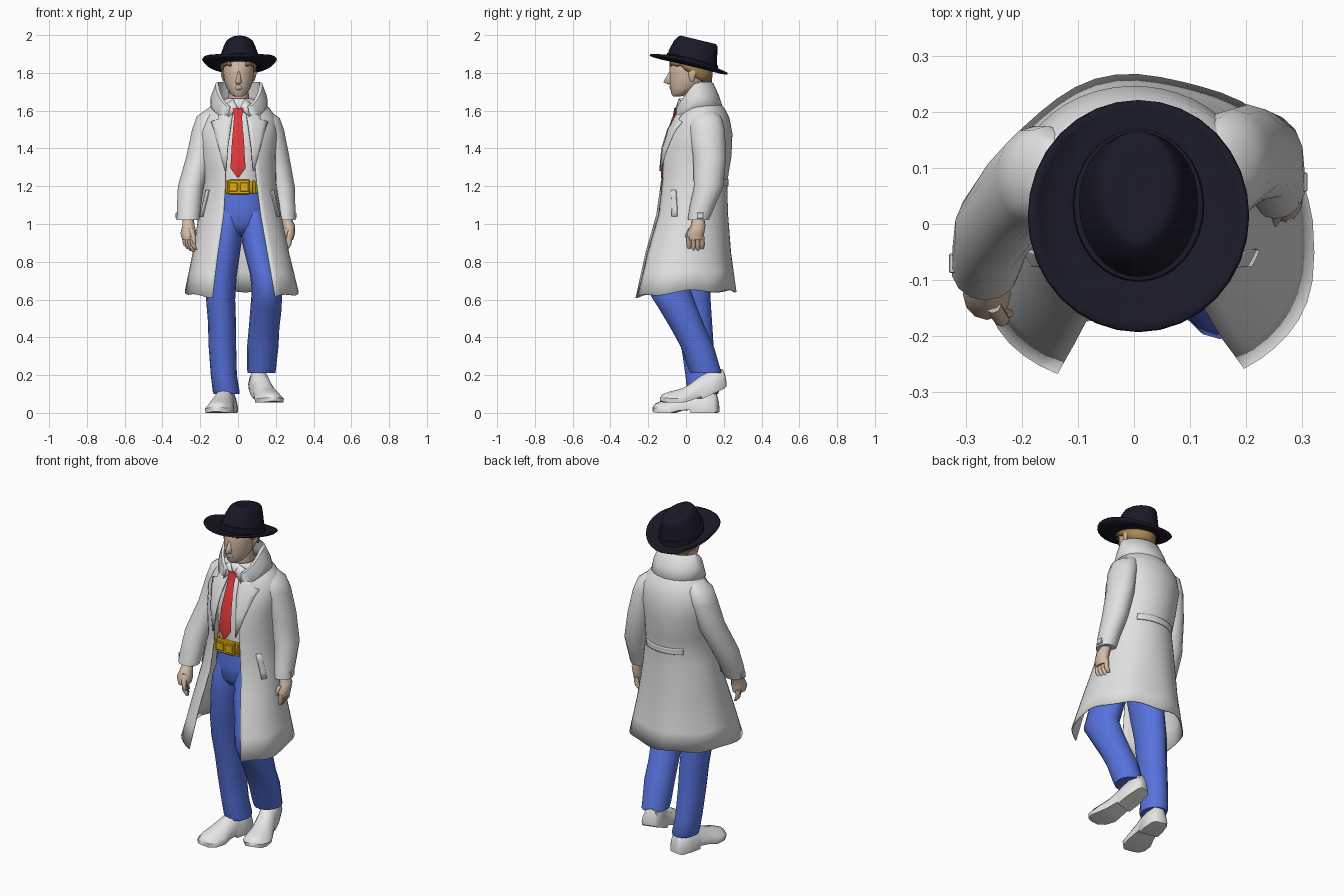
import bpy, bmesh, math
from math import sin, cos, pi, asin, radians
from mathutils import Matrix, Vector


def material(name, rgb):
    m = bpy.data.materials.new(name)
    m.diffuse_color = (*rgb, 1)
    return m


COAT = material("coat_white", (0.75, 0.75, 0.75))
SHIRT = material("shirt_white", (0.82, 0.82, 0.82))
BLUE = material("trouser_blue", (0.095, 0.17, 0.72))
RED = material("tie_red", (0.75, 0.04, 0.045))
GOLD = material("belt_gold", (0.78, 0.43, 0.005))
HAT = material("hat_dark", (0.010, 0.010, 0.021))
SKIN = material("skin", (0.67, 0.5, 0.385))
HAIR = material("hair_brown", (0.39, 0.24, 0.09))


def finish(name, bm, mat, angle=45, thick=0):
    bmesh.ops.recalc_face_normals(bm, faces=bm.faces)
    me = bpy.data.meshes.new(name)
    bm.to_mesh(me)
    bm.free()
    me.materials.append(mat)
    me.shade_smooth()
    me.set_sharp_from_angle(angle=radians(angle))
    ob = bpy.data.objects.new(name, me)
    bpy.context.collection.objects.link(ob)
    if thick:
        s = ob.modifiers.new("thickness", "SOLIDIFY")
        s.thickness, s.offset = thick, 0
    return ob


def loft(name, rings, mat, closed=True, cap=True, thick=0, angle=45):
    """Skin a list of equal-length point rings."""
    bm = bmesh.new()
    vs = [[bm.verts.new(p) for p in r] for r in rings]
    n = len(rings[0])
    for a, b in zip(vs, vs[1:]):
        for i in range(n if closed else n - 1):
            j = (i + 1) % n
            bm.faces.new((a[i], a[j], b[j], b[i]))
    if closed and cap:
        bm.faces.new(vs[0])
        bm.faces.new(vs[-1])
    return finish(name, bm, mat, angle, thick)


def ellipse(x, y, z, rx, ry, n=16):
    return [(x + rx * sin(2 * pi * i / n), y - ry * cos(2 * pi * i / n), z) for i in range(n)]


def tube(name, rows, mat, n=16, **kw):
    """rows: x, y, z, rx, ry"""
    return loft(name, [ellipse(*r, n=n) for r in rows], mat, **kw)


def box(name, c, size, mat):
    bm = bmesh.new()
    bmesh.ops.create_cube(bm, size=1, matrix=Matrix.Translation(c) @ Matrix.Diagonal((*size, 1)))
    bmesh.ops.bevel(bm, geom=bm.edges[:], offset=min(size) * 0.2, segments=1, affect="EDGES")
    return finish(name, bm, mat, 30)


# Coat surface: z, centre x, centre y, rx, ry, left edge x, right edge x
COAT_ROWS = [(0.645, .02, -.015, .298, .278, -.135, .195), (0.85, .015, 0, .252, .235, -.105, .155),
             (1.05, .01, .025, .215, .195, -.075, .12), (1.22, .01, .035, .188, .18, -.065, .098),
             (1.36, 0, .05, .195, .188, -.065, .085), (1.48, 0, .07, .208, .173, -.05, .07),
             (1.56, .005, .085, .195, .142, -.04, .05), (1.61, .005, .085, .16, .117, -.035, .045),
             (1.66, .005, .075, .105, .088, -.03, .04)]


def coat_row(z):
    for a, b in zip(COAT_ROWS, COAT_ROWS[1:]):
        if z <= b[0]:
            t = (z - a[0]) / (b[0] - a[0])
            return [p + (q - p) * t for p, q in zip(a, b)]
    return COAT_ROWS[-1]


def coat_point(z, a, off=0):
    _, cx, cy, rx, ry, _, _ = coat_row(z)
    f = max(0, (1.1 - z) / 0.5)
    k = 1 + 0.022 * f * sin(6 * a) * (1 - cos(a)) / 2
    c = cos(a)
    if c > 0:  # squarer skirt fronts
        c = c ** (1 - 0.35 * min(1, f))
    return (cx + (rx * k + off) * sin(a), cy - (ry * k + off) * c, z)


def coat_front(x, z, off):
    r = coat_row(z)
    s = max(-1, min(1, (x - r[1]) / r[3]))
    return (x, r[2] - r[4] * math.sqrt(1 - s * s) - off, z)


levels = []
for a, b in zip(COAT_ROWS, COAT_ROWS[1:]):
    levels += [a[0] + (b[0] - a[0]) * k / 2 for k in range(2)]
coat = []
for z in levels + [1.66]:
    r = coat_row(z)
    a0, a1 = asin((r[6] - r[1]) / r[3]), 2 * pi + asin((r[5] - r[1]) / r[3])
    g = max(0, (.85 - z) / .205)  # hem hangs lower toward the front corners
    coat.append([(x, y, h - g * (.03 * max(0, -y / .26) - .007 * sin(i * .9))) for i, (x, y, h) in
                 enumerate(coat_point(z, a0 + (a1 - a0) * j / 40) for j in range(41))])
loft("coat_body", coat, COAT, closed=False, thick=0.006)


def patch(name, z0, z1, a0, a1, slant=0, off=.005):
    """Raised strip lying on the coat; angles in degrees from the front."""
    rows = []
    for k in range(5):
        z, d = z0 + (z1 - z0) * k / 4, slant * k / 4
        rows.append([coat_point(z, radians(a0 + d + (a1 - a0) * i / 12), off) for i in range(13)])
    loft(name, rows, COAT, closed=False, thick=0.008)


patch("back_strap", 1.2, 1.235, 142, 218)
patch("right_pocket", 1.04, 1.18, 62, 71, -8)
patch("left_pocket", 1.04, 1.18, -71, -62, 8)

# Lapels: z, inner and outer distance from the middle
for side, s in (("left", -1), ("right", 1)):
    rows = []
    for z, i, o in [(1.28, .07, .075), (1.4, .062, .108), (1.5, .048, .135), (1.54, .042, .15),
                    (1.555, .04, .11), (1.62, .03, .11)]:
        rows.append([coat_front(.008 + s * (i + (o - i) * k / 4), z, 0.008) for k in range(5)])
    loft(side + "_lapel", rows, COAT, closed=False, thick=0.008, angle=30)

# Standing collar that folds outward, lower at the front
collar = []
for z, rx, ry, cy in [(1.60, .10, .10, .07), (1.68, .115, .1, .05), (1.75, .11, .092, .042),
                      (1.745, .123, .1, .042), (1.68, .147, .12, .052), (1.605, .15, .122, .075)]:
    row = []
    for i in range(29):
        a = radians(24 + 312 * i / 28)
        drop = 0.13 * max(0, cos(a) + .1) ** 1.2
        row.append((.005 + rx * sin(a), cy - ry * cos(a), z - drop * (1 if z > 1.65 else .4)))
    collar.append(row)
loft("coat_collar", collar, COAT, closed=False, thick=0.005)

# Shirt, shirt collar and tie
tube("shirt", [(.015, .04, 1.18, .13, .142), (.012, .045, 1.36, .14, .158), (.008, .065, 1.5, .15, .145),
               (.005, .065, 1.59, .1, .11), (.005, .055, 1.64, .065, .07)], SHIRT, n=24)
tube("shirt_collar", [(.005, .035, 1.59, .075, .085), (.005, .035, 1.665, .066, .07)], SHIRT, n=20, cap=False, thick=.006)
for side, s in (("left", -1), ("right", 1)):
    loft(side + "_collar_point", [[(.005 + s * .008, -.052, 1.615), (.005 + s * .055, -.058, 1.565)],
                                  [(.005 + s * .03, -.035, 1.66), (.005 + s * .075, -.02, 1.63)]],
         SHIRT, closed=False, thick=.008)
tie = [(1.615, .029, -.058), (1.57, .022, -.066), (1.555, .022, -.073), (1.42, .033, -.113),
       (1.295, .04, -.129), (1.245, .004, -.129)]
loft("tie", [[(-w, y + .004, z), (0, y - .004, z), (w, y + .004, z), (0, y + .022, z)]
             for z, w, y in tie], RED, angle=40)

# Belt with buckle
tube("belt", [(.015, .035, z, .137 + d, .142 + d) for z, d in ((1.162, 0), (1.17, .006), (1.22, .006), (1.228, 0))],
     GOLD, n=28)
box("buckle", (.005, -.116, 1.196), (.115, .026, .078), GOLD)
for x in (-.025, .034):
    box("buckle_plate", (x, -.129, 1.196), (.046, .014, .046), GOLD)
for x in (-.06, .084):
    box("belt_loop", (x, -.105, 1.196), (.016, .035, .07), GOLD)

# Trousers: seat narrows inside the thighs
tube("trouser_seat", [(.015, .035, 1.2, .13, .138), (.018, .027, 1.08, .15, .143), (.02, .02, 1.0, .15, .132),
                      (.02, .02, .96, .12, .105), (.02, .02, .935, .05, .06)], BLUE, n=24)
tube("left_trouser_leg", [(-.04, .02, 1.1, .06, .11), (-.055, .008, 1.0, .078, .124), (-.065, .005, .9, .083, .12), (-.085, .015, .72, .078, .11),
                          (-.092, .03, .6, .077, .1), (-.085, .045, .48, .074, .093), (-.083, .06, .36, .073, .086),
                          (-.075, .08, .2, .069, .083), (-.063, .09, .115, .071, .085), (-.06, .09, .1, .068, .08)], BLUE)
tube("right_trouser_leg", [(.075, .02, 1.1, .06, .11), (.092, .002, 1.0, .078, .124), (.105, -.02, .9, .083, .125), (.14, -.07, .74, .078, .12),
                           (.153, -.09, .65, .08, .115), (.148, -.04, .55, .083, .102), (.138, .01, .45, .081, .092),
                           (.131, .06, .35, .083, .088), (.125, .095, .24, .077, .085), (.124, .107, .21, .074, .083)], BLUE)


# Shoes: lengthwise sections y, half width, height, underside height
def shoe(name, x, y0, turn, lift):
    rows = []
    for y, w, h, b in [(.175, .028, .06, .005), (.16, .046, .115, 0), (.09, .056, .135, 0), (.035, .054, .13, 0),
                       (.03, .053, .128, .016), (-.03, .062, .1, .012), (-.07, .071, .08, 0),
                       (-.13, .066, .064, 0), (-.165, .044, .05, .002), (-.178, .014, .032, .008)]:
        sec = [(-w, b), (-w * 1.06, b + .024), (-w * .92, b + (h - b) * .5), (-w * .6, h * .9), (0, h)]
        sec += [(-u, v) for u, v in sec[3::-1]]
        up = lift * (.055 + .44 * max(0, y + .01))
        m = Matrix.Rotation(radians(turn), 3, "Z")
        rows.append([m @ Vector((u, y, v * (.9 if lift else 1) + up)) + Vector((x, y0, 0)) for u, v in sec])
    loft(name, rows, SHIRT, angle=50)


shoe("left_shoe", -.08, 0, -12, 0)
shoe("right_shoe", .142, .038, 15, 1)

# Sleeves, cuff tabs and hands
SLEEVES = {"left": [(-.12, .09, 1.615, .035, .05), (-.155, .09, 1.57, .065, .085), (-.175, .085, 1.5, .07, .09),
                    (-.205, .055, 1.36, .07, .085), (-.25, -.01, 1.2, .07, .08), (-.26, -.055, 1.09, .065, .066),
                    (-.265, -.08, 1.02, .061, .056)],
           "right": [(.12, .1, 1.61, .035, .05), (.155, .105, 1.56, .068, .085), (.175, .11, 1.5, .07, .095),
                     (.203, .125, 1.36, .07, .088), (.235, .12, 1.2, .067, .078), (.248, .085, 1.09, .057, .066),
                     (.252, .065, 1.02, .053, .056)]}
for side, rows in SLEEVES.items():
    s = -1 if side == "left" else 1
    tube(side + "_sleeve", rows, COAT, n=14)
    x, y, z, rx, ry = rows[-1]
    box(side + "_cuff_tab", (x + s * (rx - .002), y + .01, 1.045), (.012, .035, .032), COAT)
    hx, hy, fan = (-.262, -.125, .013) if s < 0 else (.27, .05, .002)
    tube(side + "_hand", [(x, y, 1.03, .03, .032), (hx, hy + .015, .99, .033, .038), (hx, hy, .95, .03 + fan, .046),
                          (hx, hy, .915, .02 + fan, .042)], SKIN, n=12)
    for k in range(4):
        fx, fy, low = hx - fan * (k - 1.5), hy - .034 + .023 * k, .85 + .01 * abs(k - 1.3)
        tube(side + "_finger", [(fx, fy, .935, .015, .013), (fx - s * .004, fy, .89, .014, .013),
                                (fx - s * .02, fy, low, .008, .008)], SKIN, n=8)
    tube(side + "_thumb", [(hx - s * .01, hy - .02, .98, .015, .014), (hx - s * .026, hy - .045, .935, .014, .013),
                           (hx - s * .032, hy - .048, .895, .007, .007)], SKIN, n=8)

# Head, nose, lips and ears
HX = .003
tube("neck", [(HX, .05, 1.6, .056, .058), (HX, .04, 1.77, .052, .06)], SKIN)
tube("head", [(HX, -.048, 1.675, .022, .02), (HX, -.032, 1.688, .043, .045), (HX, 0, 1.72, .063, .083),
              (HX, .012, 1.76, .077, .1), (HX, .018, 1.8, .082, .105), (HX, .02, 1.85, .083, .108),
              (HX, .02, 1.89, .07, .09)], SKIN, n=20)
loft("nose", [[(HX - w, -.075, z), (HX - w * .3, y, z + d), (HX + w * .3, y, z + d), (HX + w, -.075, z)] for z, w, y, d in
              ((1.738, .012, -.09, 0), (1.75, .02, -.12, 0), (1.775, .014, -.107, 0), (1.81, .01, -.086, 0))],
     SKIN, angle=80)
tube("lips", [(HX, -.072, 1.708, .014, .008), (HX, -.077, 1.72, .022, .011), (HX, -.079, 1.73, .012, .008)], SKIN, n=10, angle=80)
for side, s in (("left", -1), ("right", 1)):
    tube(side + "_ear", [(HX + s * .077, .03, 1.755, .006, .008), (HX + s * .084, .034, 1.785, .01, .02),
                         (HX + s * .086, .036, 1.81, .009, .022), (HX + s * .082, .036, 1.825, .005, .01)], SKIN, n=10)

# Hair wraps the back and temples
hair = []
for k in range(4):
    row = []
    for i in range(25):
        a = radians(28 + 304 * i / 24)
        low = 1.835 - .085 * max(0, min(1, (.45 - cos(a)) / 1.0)) + .008 * (i % 2)
        g = .004 if k == 0 else .009
        row.append((HX + (.082 + g) * sin(a), .02 - (.107 + g) * cos(a), low + (1.88 - low) * k / 3))
    hair.append(row)
loft("hair", hair, HAIR, closed=False, thick=.01)


# Hat: rings of centre y, rx, ry, height, side curl and front pinch, tipped toward the back
def hat_ring(cy, rx, ry, h, curl=0, pinch=0, n=32):
    return [(.008 + (x - .008) * (1 - pinch * (1 + cos(2 * pi * i / n)) / 2), y,
             1.842 - .24 * (y - .015) + h + curl * sin(2 * pi * i / n) ** 2)
            for i, (x, y, _) in enumerate(ellipse(.008, cy, 0, rx, ry, n))]


loft("hat_brim", [hat_ring(.03, .09, .11, 0), hat_ring(.025, .135, .155, -.002, .002), hat_ring(.017, .18, .19, 0, .016),
                  hat_ring(.015, .194, .206, .003, .03)], HAT, cap=False, thick=.009)
loft("hat_crown", [hat_ring(*r) for r in ((.033, .113, .132, 0), (.036, .106, .128, .05, 0, .05),
                                          (.05, .09, .116, .105, 0, .12), (.061, .079, .105, .135, 0, .17),
                                          (.065, .066, .093, .145, 0, .2), (.066, .04, .065, .142, 0, .2),
                                          (.066, .015, .03, .138))], HAT, angle=60)
loft("hat_band", [hat_ring(.033, .117, .136, .003), hat_ring(.034, .115, .135, .034), hat_ring(.034, .106, .127, .037)],
     HAT, angle=30)
